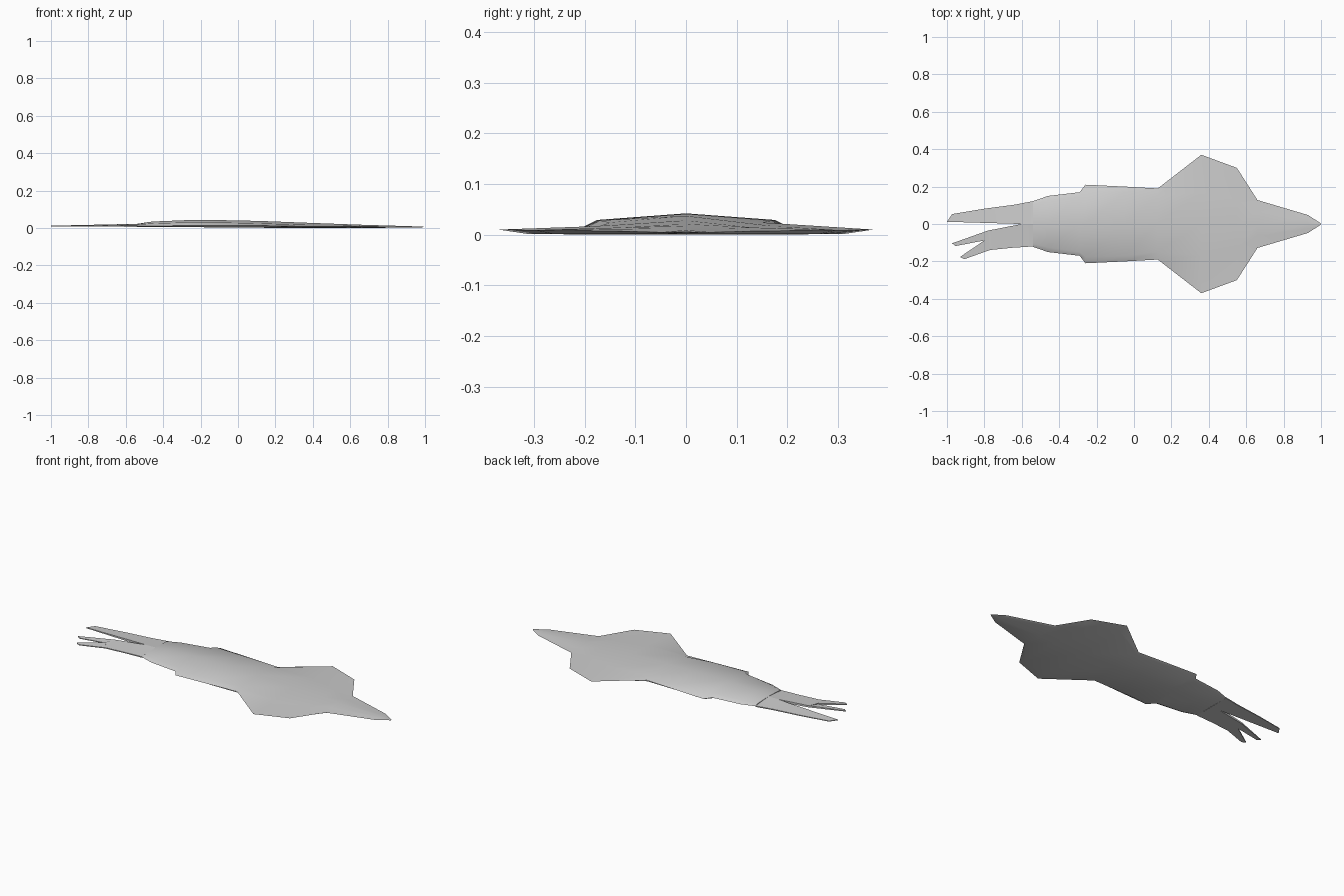
import bpy, bmesh, math

cube = bpy.data.objects.get("Cube")
if cube:
    bpy.data.objects.remove(cube, do_unlink=True)

grey = bpy.data.materials.new("plain_grey")
grey.use_nodes = True
grey.diffuse_color = (0.6, 0.6, 0.6, 1)
grey.node_tree.nodes["Principled BSDF"].inputs["Base Color"].default_value = (0.6, 0.6, 0.6, 1)


def finish(bm, name):
    bmesh.ops.remove_doubles(bm, verts=bm.verts, dist=0.0005)
    bmesh.ops.recalc_face_normals(bm, faces=bm.faces)
    mesh = bpy.data.meshes.new(name)
    bm.to_mesh(mesh)
    bm.free()
    mesh.materials.append(grey)
    obj = bpy.data.objects.new(name, mesh)
    bpy.context.collection.objects.link(obj)
    bpy.ops.object.select_all(action="DESELECT")
    obj.select_set(True)
    bpy.context.view_layer.objects.active = obj
    bpy.ops.object.shade_smooth_by_angle(angle=math.radians(50))


def loft(name, rings):
    """Skin closed rings of equal size and cap both ends."""
    bm = bmesh.new()
    loops = [[bm.verts.new(p) for p in ring] for ring in rings]
    n = len(loops[0])
    for a, b in zip(loops, loops[1:]):
        for i in range(n):
            j = (i + 1) % n
            bm.faces.new((a[i], a[j], b[j], b[i]))
    bm.faces.new(loops[0])
    bm.faces.new(loops[-1])
    finish(bm, name)


# Body stations: x, ridge z, shoulder y z, edge y z, lower rim y z, belly z
stations = [
    (-0.54, .022, .105, .018, .122, .010, .110, .006, .008),
    (-0.46, .034, .125, .024, .150, .011, .135, .005, .012),
    (-0.29, .041, .150, .029, .170, .012, .155, .004, .016),
    (-0.26, .042, .175, .029, .210, .012, .190, .004, .017),
    (-0.05, .041, .170, .028, .200, .012, .185, .003, .020),
    (0.127, .037, .150, .024, .190, .012, .180, .001, .012),
    (0.36, .028, .170, .017, .370, .010, .310, .001, .000),
    (0.55, .021, .130, .014, .300, .009, .260, .001, .000),
    (0.66, .017, .065, .012, .128, .007, .115, .001, .000),
    (0.93, .009, .025, .007, .048, .005, .040, .002, .002),
    (1.0, .006, .002, .006, .003, .005, .002, .004, .004),
]


def body_ring(s):
    x, ridge, sy, sz, ey, ez, ly, lz, belly = s
    side = [(sy, sz), (ey, ez), (ly, lz)]
    ring = [(0, ridge)] + side + [(0, belly)] + [(-y, z) for y, z in reversed(side)]
    return [(x, y, z) for y, z in ring]


loft("body", [body_ring(s) for s in stations])


# Tail strips: pairs of outer and inner plan points, with thickness by x
def tail_strip(name, pairs):
    rings = []
    for outer, inner in pairs:
        ring = []
        for (x, y), edge in ((outer, True), (inner, False)):
            t = min(1, max(0, (x + 1) / 0.46))
            top = .012 + .010 * t - (.010 * t if edge else 0)
            low = .008 - .002 * t
            pts = [(x, y, top), (x, y, low)]
            ring += pts if edge else pts[::-1]
        rings.append(ring)
    loft(name, rings)


root_right = (-.77, -.139), (-.80, -.088)
root_inner = (-.80, -.088), (-.78, -.035)
tail_strip("left_tail", [((-.54, .122), (-.54, 0)), ((-.64, .103), (-.60, 0)),
                         ((-.80, .082), (-.80, .006)), ((-.972, .053), (-1, .012))])
tail_strip("right_tail", [((-.54, -.120), (-.54, 0)), ((-.65, -.127), (-.60, 0)),
                          (root_right[0], root_inner[1])])
tail_strip("right_tail_outer_tip", [root_right, ((-.907, -.188), (-.93, -.176))])
tail_strip("right_tail_inner_tip", [root_inner, ((-.955, -.118), (-.972, -.103))])
# Web that joins the two tips to the right tail
tail_strip("right_tail_web", [(root_right[0], root_inner[1]),
                              ((-.80, -.088), (-.80, -.086))])
